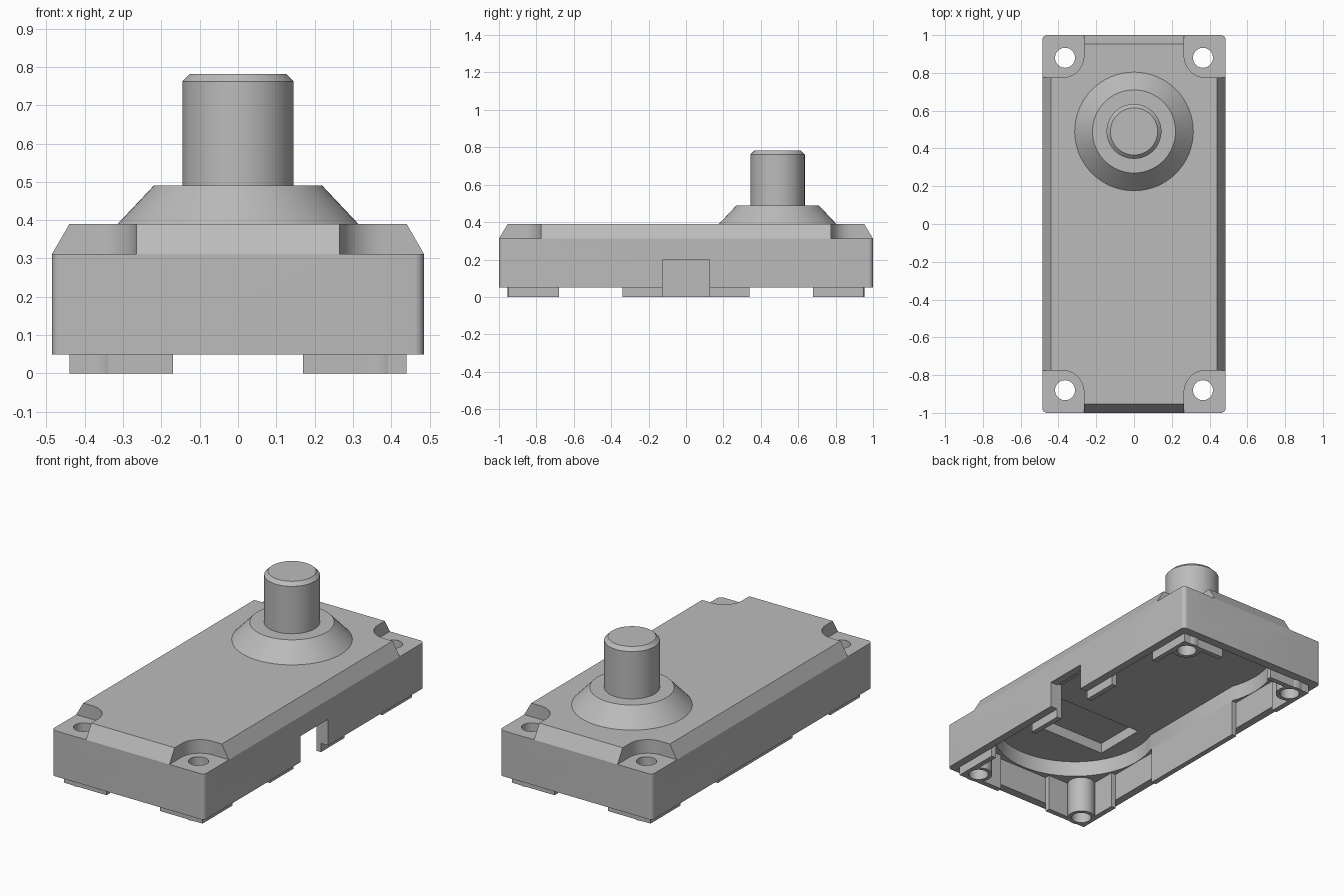
import bpy, bmesh, math

cube = bpy.data.objects.get("Cube")
if cube:
    bpy.data.objects.remove(cube)

grey = bpy.data.materials.new("plain grey")
grey.use_nodes = True
grey.diffuse_color = (0.5, 0.5, 0.5, 1)
grey.node_tree.nodes["Principled BSDF"].inputs["Base Color"].default_value = (0.5, 0.5, 0.5, 1)


def rounded_rect(x0, x1, y0, y1, r=0.0, steps=8):
    """Counter-clockwise outline of a rectangle with rounded corners."""
    if r == 0:
        return [(x0, y0), (x1, y0), (x1, y1), (x0, y1)]
    corners = [(x1 - r, y1 - r), (x0 + r, y1 - r), (x0 + r, y0 + r), (x1 - r, y0 + r)]
    return [(cx + r * math.cos(a), cy + r * math.sin(a))
            for q, (cx, cy) in enumerate(corners)
            for a in [(q + i / steps) * math.pi / 2 for i in range(steps + 1)]]


def circle(x, y, r, n=64):
    return [(x + r * math.cos(2 * math.pi * i / n), y + r * math.sin(2 * math.pi * i / n))
            for i in range(n)]


def loft(name, sections):
    """Solid through (outline, height) sections with equal point counts."""
    bm = bmesh.new()
    rings = [[bm.verts.new((x, y, z)) for x, y in pts] for pts, z in sections]
    n = len(rings[0])
    for low, high in zip(rings, rings[1:]):
        for i in range(n):
            j = (i + 1) % n
            bm.faces.new((low[i], low[j], high[j], high[i]))
    bm.faces.new(rings[0][::-1])
    bm.faces.new(rings[-1])
    mesh = bpy.data.meshes.new(name)
    bm.to_mesh(mesh)
    bm.free()
    mesh.materials.append(grey)
    obj = bpy.data.objects.new(name, mesh)
    bpy.context.collection.objects.link(obj)
    return obj


def prism(name, outline, z0, z1):
    return loft(name, [(outline, z0), (outline, z1)])


def activate(obj):
    bpy.ops.object.select_all(action='DESELECT')
    obj.select_set(True)
    bpy.context.view_layer.objects.active = obj


def cut(target, outline, z0, z1):
    cutter = prism("cutter", outline, z0, z1)
    cutter.hide_render = True
    mod = target.modifiers.new("cut", 'BOOLEAN')
    mod.operation = 'DIFFERENCE'
    mod.solver = 'EXACT'
    mod.object = cutter
    activate(target)
    bpy.ops.object.modifier_apply(modifier=mod.name)
    bpy.data.objects.remove(cutter)


def smooth(obj):
    activate(obj)
    bpy.ops.object.shade_smooth_by_angle(angle=math.radians(25))


SIGNS = [(sx, sy) for sx in (-1, 1) for sy in (-1, 1)]


def corner_box(sx, sy, x0, x1, y0, y1, r=0.0):
    xs, ys = sorted((sx * x0, sx * x1)), sorted((sy * y0, sy * y1))
    return rounded_rect(*xs, *ys, r)


# Housing with chamfered top edge
base = rounded_rect(-0.485, 0.485, -1, 1, 0.025)
top = rounded_rect(-0.44, 0.44, -0.953, 0.953, 0.005)
housing = loft("housing", [(base, 0.05), (base, 0.312), (top, 0.39)])

# Hollow underside: shallow tray, round-ended chamber and roof pocket
cut(housing, rounded_rect(-0.44, 0.44, -0.95, 0.95), -0.1, 0.21)
cut(housing, rounded_rect(-0.41, 0.41, -0.5, 0.5), 0.15, 0.30)
for y in (-0.5, 0.5):
    cut(housing, circle(0, y, 0.438), 0.15, 0.30)
cut(housing, rounded_rect(-0.33, 0.33, -0.67, -0.36), 0.25, 0.36)

# Cable notch in the left wall
cut(housing, rounded_rect(0.38, 0.6, -0.125, 0.125), -0.1, 0.20)

# Screw seats, posts and through holes
for sx, sy in SIGNS:
    cut(housing, corner_box(sx, sy, 0.265, 0.8, 0.775, 1.3, 0.115), 0.312, 0.6)
    hole = circle(sx * 0.365, sy * 0.88, 0.053, 32)
    cut(housing, hole, -0.1, 0.5)
    post = prism("screw_post", circle(sx * 0.365, sy * 0.88, 0.075, 32), 0, 0.215)
    cut(post, hole, -0.1, 0.5)
    smooth(post)

    # Locating lips along the corners
    for name, box in (("corner_lip_side", (0.41, 0.44, 0.68, 0.95)),
                      ("corner_lip_end", (0.17, 0.44, 0.92, 0.95))):
        lip = prism(name, corner_box(sx, sy, *box), 0, 0.212)
        cut(lip, hole, -0.1, 0.5)

# Locating lips at the middle of the long walls
prism("right_middle_lip", rounded_rect(-0.44, -0.41, -0.34, 0.34), 0, 0.212)
for sy in (-1, 1):
    prism("left_middle_lip", corner_box(1, sy, 0.41, 0.44, 0.125, 0.34), 0, 0.212)
smooth(housing)

# Conical collar and chamfered shaft
collar = loft("shaft_collar", [(circle(0, 0.49, 0.315), 0.389), (circle(0, 0.49, 0.22), 0.49)])
shaft = loft("shaft", [(circle(0, 0.49, 0.145), 0.48), (circle(0, 0.49, 0.145), 0.762),
                       (circle(0, 0.49, 0.125), 0.782)])
smooth(collar)
smooth(shaft)
